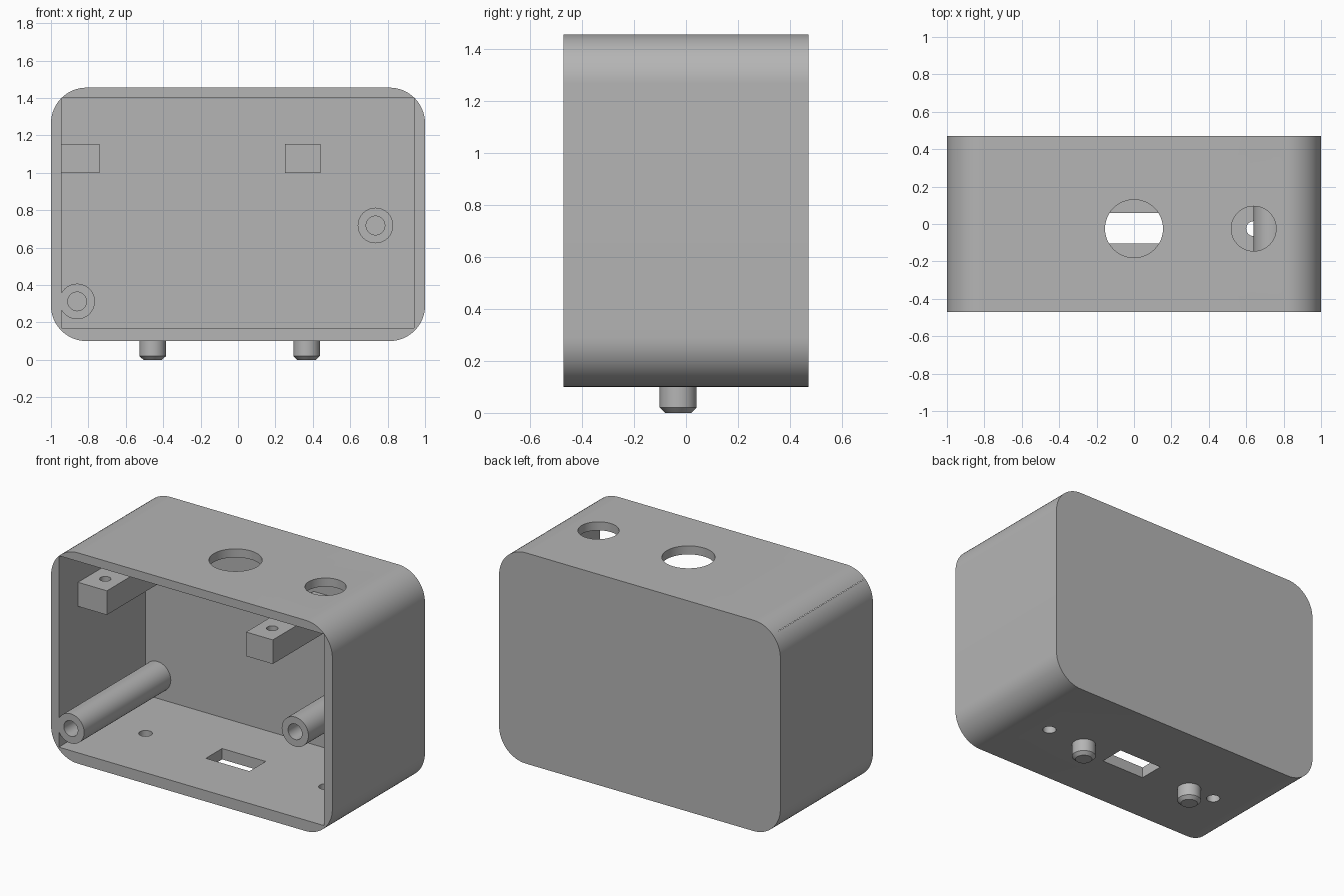
import bpy, bmesh
from math import cos, sin, pi, radians
from mathutils import Matrix, Vector

default = bpy.data.objects.get("Cube")
if default:
    bpy.data.objects.remove(default, do_unlink=True)

grey = bpy.data.materials.new("plain grey plastic")
grey.use_nodes = True
colour = (0.46, 0.46, 0.46, 1)
grey.diffuse_color = colour
grey.node_tree.nodes["Principled BSDF"].inputs["Base Color"].default_value = colour

FRONT, BACK = -0.47, 0.47
INNER_BACK = 0.41
LEFT, RIGHT, FLOOR, CEILING = -0.945, 0.94, 0.17, 1.40
BOTTOM, TOP = 0.10, 1.455
AXIS_Y = -0.025


def make(name, bm):
    bmesh.ops.recalc_face_normals(bm, faces=bm.faces)
    mesh = bpy.data.meshes.new(name)
    bm.to_mesh(mesh)
    bm.free()
    mesh.materials.append(grey)
    obj = bpy.data.objects.new(name, mesh)
    bpy.context.collection.objects.link(obj)
    return obj


def box(name, low, high):
    bm = bmesh.new()
    low, high = Vector(low), Vector(high)
    size = Matrix.Diagonal((*(high - low), 1))
    bmesh.ops.create_cube(bm, size=1, matrix=Matrix.Translation((low + high) / 2) @ size)
    return make(name, bm)


def rod(name, start, end, r1, r2=None):
    """Round rod, or cone frustum, between two points."""
    start, end = Vector(start), Vector(end)
    axis = end - start
    turn = axis.to_track_quat('Z', 'Y').to_matrix().to_4x4()
    bm = bmesh.new()
    bmesh.ops.create_cone(bm, cap_ends=True, segments=48, radius1=r1,
                          radius2=r1 if r2 is None else r2, depth=axis.length,
                          matrix=Matrix.Translation((start + end) / 2) @ turn)
    return make(name, bm)


def cut(obj, *cutters):
    """Subtract each cutter and remove it."""
    bpy.context.view_layer.objects.active = obj
    for cutter in cutters:
        mod = obj.modifiers.new("cut", 'BOOLEAN')
        mod.operation, mod.solver, mod.object = 'DIFFERENCE', 'EXACT', cutter
        bpy.ops.object.modifier_apply(modifier=mod.name)
        bpy.data.objects.remove(cutter, do_unlink=True)
    return obj


# Rounded outer body
radius, steps = 0.19, 16
bm = bmesh.new()
ring = []
corners = ((1 - radius, TOP - radius), (radius - 1, TOP - radius),
           (radius - 1, BOTTOM + radius), (1 - radius, BOTTOM + radius))
for quarter, (cx, cz) in enumerate(corners):
    for i in range(steps + 1):
        a = (quarter + i / steps) * pi / 2
        ring.append(bm.verts.new((cx + radius * cos(a), FRONT, cz + radius * sin(a))))
face = bm.faces.new(ring)
extruded = bmesh.ops.extrude_face_region(bm, geom=[face], use_keep_orig=True)
moved = [v for v in extruded["geom"] if isinstance(v, bmesh.types.BMVert)]
bmesh.ops.translate(bm, verts=moved, vec=(0, BACK - FRONT, 0))
shell = make("case_shell", bm)

# Cavity, top openings, floor slot and floor holes
cut(shell,
    box("cavity", (LEFT, FRONT - 0.1, FLOOR), (RIGHT, INNER_BACK, CEILING)),
    rod("large_opening", (0, AXIS_Y, 1.3), (0, AXIS_Y, 1.6), 0.155),
    rod("small_opening", (0.64, AXIS_Y, 1.3), (0.64, AXIS_Y, 1.6), 0.12),
    box("floor_slot", (-0.155, -0.105, 0), (0.155, 0.06, 0.3)),
    *[rod("floor_hole", (x, AXIS_Y, 0), (x, AXIS_Y, 0.3), 0.04) for x in (-0.64, 0.64)])
parts = [shell]

# Screw posts running from the back wall to the front rim
for name, x, z in (("left_screw_post", 0.735, 0.718), ("right_screw_post", -0.86, 0.312)):
    post = rod(name, (x, FRONT, z), (x, INNER_BACK + 0.02, z), 0.095)
    parts.append(cut(post, rod("bore", (x, FRONT - 0.1, z), (x, FRONT + 0.5, z), 0.05)))

# Mounting blocks with a small screw hole in the top
for name, x1, x2, start in (("left_mounting_block", 0.25, 0.44, 0.25),
                            ("right_mounting_block", LEFT, -0.74, LEFT - 0.02)):
    block = box(name, (start, -0.275, 1.0), (x2, INNER_BACK + 0.02, 1.155))
    x = (x1 + x2) / 2
    parts.append(cut(block, rod("pilot_hole", (x, -0.145, 1.04), (x, -0.145, 1.3), 0.033)))

# Chamfered pegs under the floor
for name, x in (("left_peg", 0.367), ("right_peg", -0.456)):
    parts.append(rod(name, (x, -0.03, 0.02), (x, -0.03, 0.13), 0.071))
    parts.append(rod(name + "_tip", (x, -0.03, 0), (x, -0.03, 0.02), 0.05, 0.071))

# Smooth the round surfaces, keep the edges sharp
bpy.ops.object.select_all(action='DESELECT')
for part in parts:
    part.select_set(True)
bpy.context.view_layer.objects.active = shell
bpy.ops.object.shade_smooth_by_angle(angle=radians(30))
